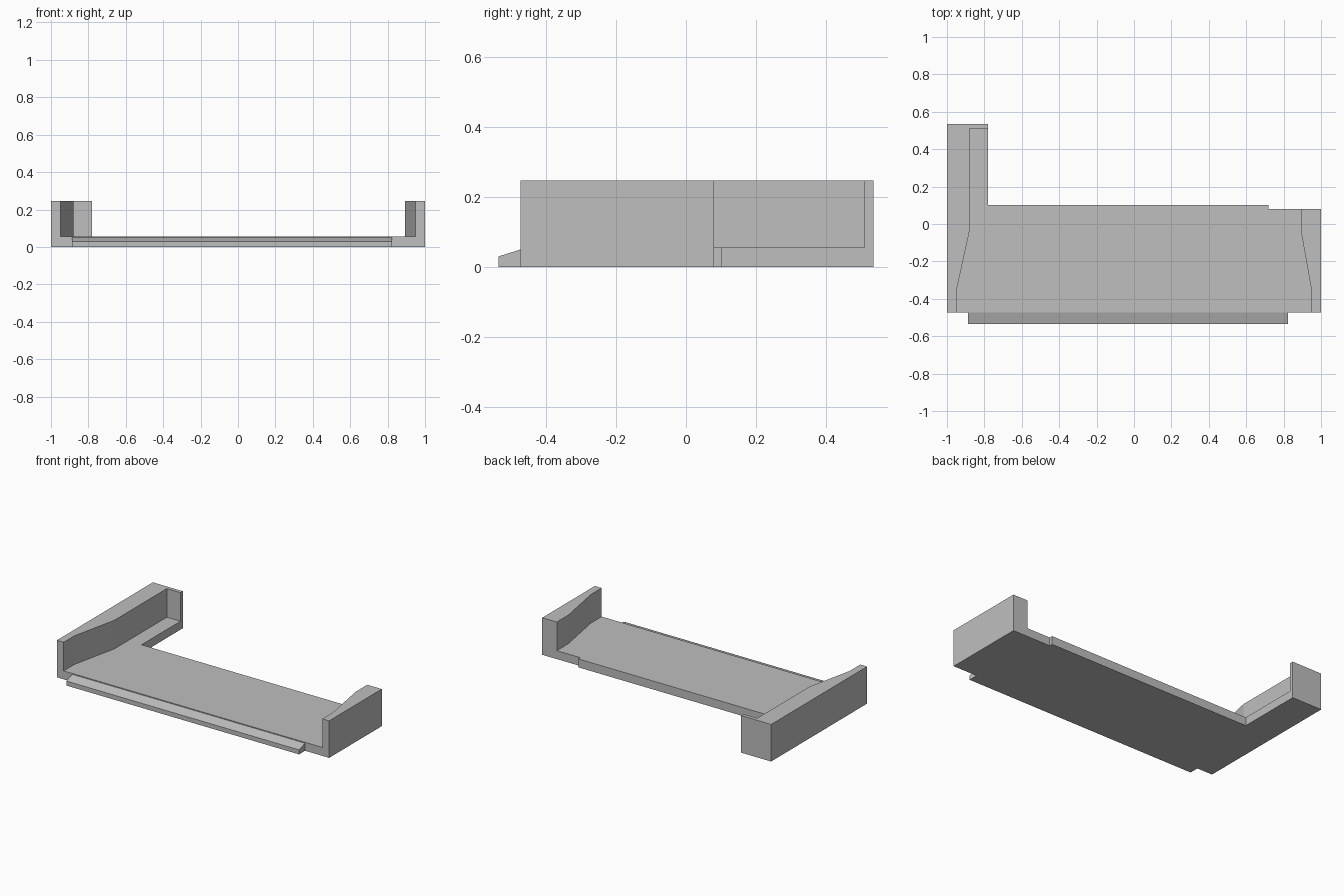
import bpy
import bmesh

# Remove the default cube
if "Cube" in bpy.data.objects:
    bpy.data.objects.remove(bpy.data.objects["Cube"])

FRONT, BACK, STEP = -0.472, 0.535, 0.08
DECK_TOP, WALL_TOP = 0.056, 0.246

grey = bpy.data.materials.new("plain grey")
grey.use_nodes = True
colour = (0.52, 0.52, 0.52, 1)
grey.diffuse_color = colour
grey.node_tree.nodes["Principled BSDF"].inputs["Base Color"].default_value = colour


def add_object(name, bm):
    """Tidy the mesh and link it as a flat-shaded object."""
    bmesh.ops.recalc_face_normals(bm, faces=bm.faces[:])
    bmesh.ops.dissolve_limit(bm, angle_limit=0.01, verts=bm.verts[:], edges=bm.edges[:])
    mesh = bpy.data.meshes.new(name)
    bm.to_mesh(mesh)
    bm.free()
    mesh.materials.append(grey)
    obj = bpy.data.objects.new(name, mesh)
    bpy.context.collection.objects.link(obj)
    return obj


def extrude(bm, faces, offset, keep=False):
    """Extrude a face region by an offset vector."""
    result = bmesh.ops.extrude_face_region(bm, geom=faces, use_keep_orig=keep)
    verts = [g for g in result["geom"] if isinstance(g, bmesh.types.BMVert)]
    bmesh.ops.translate(bm, verts=verts, vec=offset)
    return [g for g in result["geom"] if isinstance(g, bmesh.types.BMFace)]


# Plan lines where the walls meet the deck
right_line = [(-0.95, FRONT), (-0.95, -0.36), (-0.88, -0.04),
              (-0.88, 0.51), (-0.78, 0.51)]
left_line = [(0.95, FRONT), (0.95, -0.36), (0.893, -0.04), (0.893, STEP)]

# Regions share the plan lines: deck, long right wall with return, short left wall
deck = left_line + [(0.72, STEP), (0.72, 0.102), (-0.78, 0.102)] + right_line[::-1]
right_wall = right_line + [(-0.78, BACK), (-1, BACK), (-1, FRONT)]
left_wall = left_line + [(1, STEP), (1, FRONT)]

bm = bmesh.new()
for region in (deck, right_wall, left_wall):
    bm.faces.new([bm.verts.new((x, y, 0)) for x, y in region])
bmesh.ops.remove_doubles(bm, verts=bm.verts[:], dist=0.0001)

# Raise the whole plan to deck height, then raise only the walls
tops = extrude(bm, bm.faces[:], (0, 0, DECK_TOP), keep=True)
walls = [f for f in tops if abs(f.calc_center_median().x) > 0.8]
extrude(bm, walls, (0, 0, WALL_TOP - DECK_TOP))
add_object("tray_with_side_walls", bm)

# Sloping front lip
bm = bmesh.new()
profile = [(FRONT, 0), (-BACK, 0), (-BACK, 0.03), (FRONT, 0.05)]
end = bm.faces.new([bm.verts.new((-0.887, y, z)) for y, z in profile])
extrude(bm, [end], (1.71, 0, 0), keep=True)
add_object("front_lip", bm)
